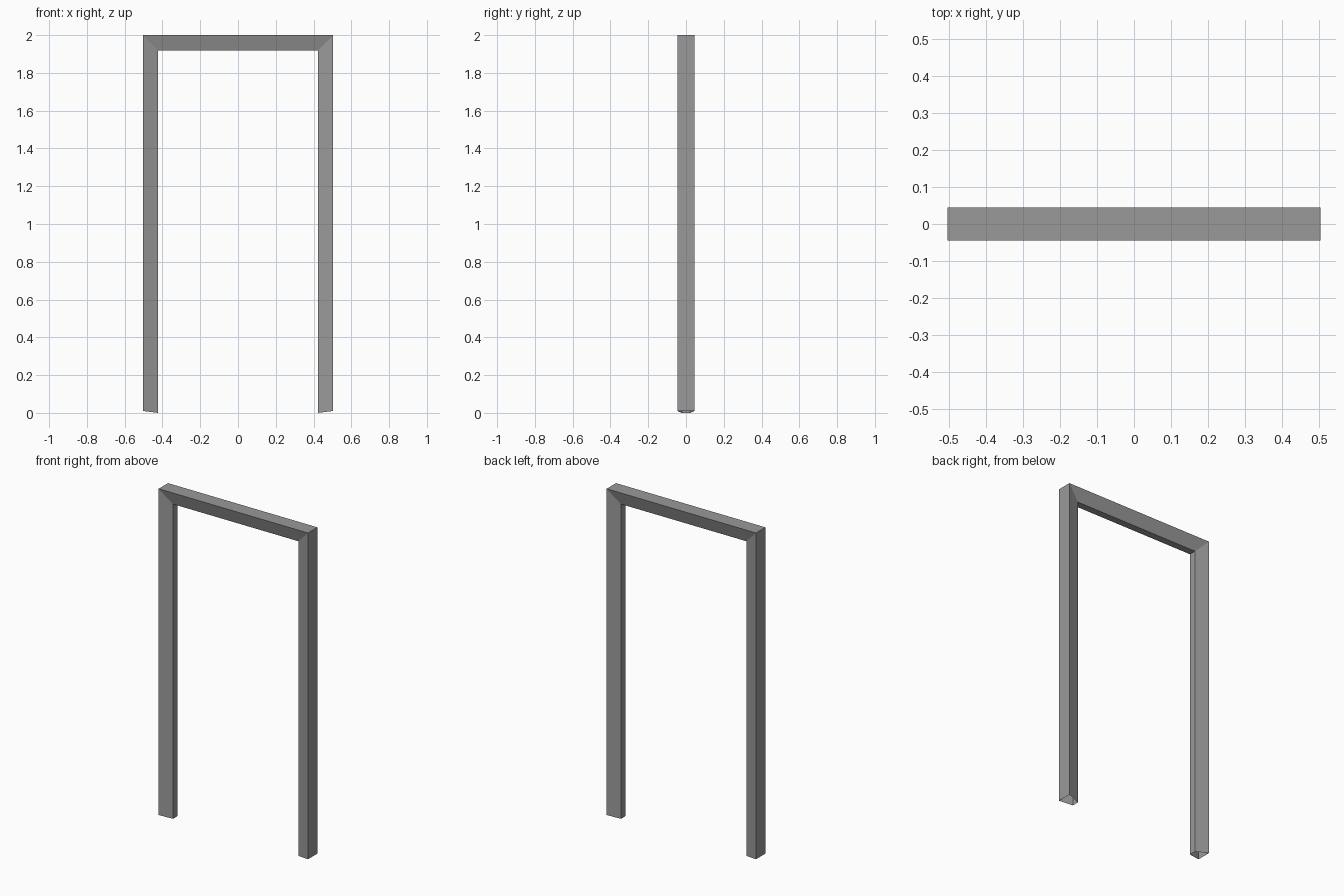
import bpy
import bmesh

cube = bpy.data.objects.get("Cube")
if cube:
    bpy.data.objects.remove(cube, do_unlink=True)

# Frame dimensions
HALF_WIDTH, HEIGHT = 0.504, 2.0
BAR = 0.081            # bar thickness, outer face to inner face
OUTER, INNER = 0.045, 0.022   # half depth of the outer and inner faces
FOOT_RISE = 0.01       # feet are cut on a slight slant

grey = bpy.data.materials.new("frame grey")
grey.use_nodes = True
colour = (0.32, 0.32, 0.32, 1.0)
grey.diffuse_color = colour
grey.node_tree.nodes["Principled BSDF"].inputs["Base Color"].default_value = colour

# Tapered bar section: (inset from the outside, depth)
profile = [(0, -OUTER), (0, OUTER), (BAR, INNER), (BAR, -INNER)]


def ring(bm, side, at_top):
    """Section of the bar at a foot or at a mitred top corner."""
    points = []
    for inset, y in profile:
        z = HEIGHT - inset if at_top else FOOT_RISE * (1 - inset / BAR)
        points.append(bm.verts.new((side * (HALF_WIDTH - inset), y, z)))
    return points


# Sweep the section up one post, across the head and down the other, feet open
bm = bmesh.new()
rings = [ring(bm, s, top) for s, top in ((-1, False), (-1, True), (1, True), (1, False))]
for a, b in zip(rings, rings[1:]):
    for i in range(4):
        j = (i + 1) % 4
        bm.faces.new((a[i], a[j], b[j], b[i]))
bmesh.ops.recalc_face_normals(bm, faces=bm.faces)

mesh = bpy.data.meshes.new("door_frame")
bm.to_mesh(mesh)
bm.free()
mesh.materials.append(grey)
frame = bpy.data.objects.new("door_frame", mesh)
bpy.context.collection.objects.link(frame)
